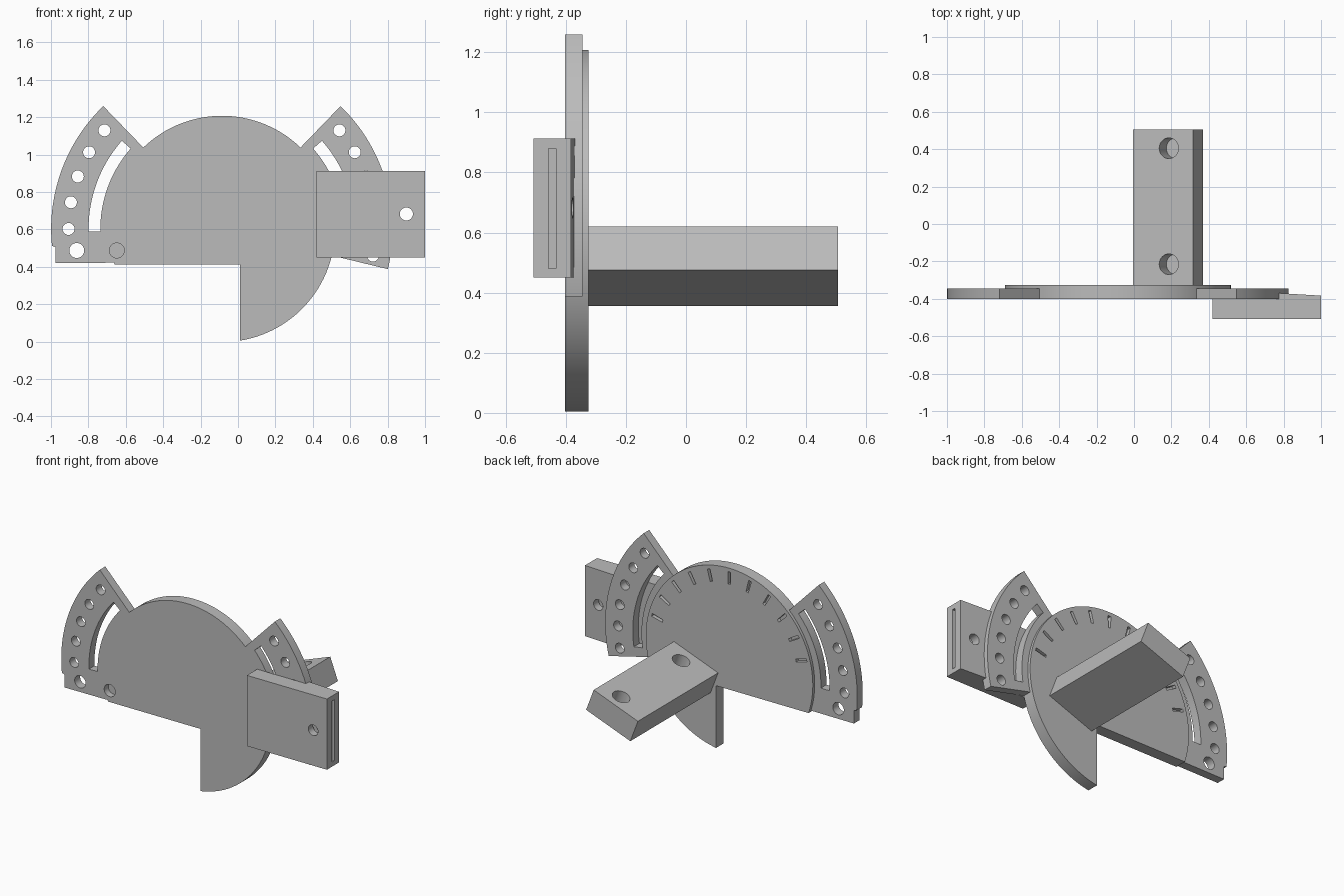
import bpy, bmesh
from math import cos, sin, radians
from mathutils import Vector

cube = bpy.data.objects.get("Cube")
if cube:
    bpy.data.objects.remove(cube, do_unlink=True)

GREY = (0.5, 0.5, 0.5, 1)
mat = bpy.data.materials.new("plain_grey")
mat.use_nodes = True
mat.diffuse_color = GREY
mat.node_tree.nodes["Principled BSDF"].inputs["Base Color"].default_value = GREY

CX, CZ = -0.086, 0.602          # centre of the dial
FRONT, DIAL_BACK, ARC_BACK = -0.402, -0.325, -0.345


def polar(r, deg):
    return (CX + r * cos(radians(deg)), CZ + r * sin(radians(deg)))


def arc(r, a0, a1, n=32):
    return [polar(r, a0 + (a1 - a0) * i / n) for i in range(n + 1)]


def circle(x, z, r, n=32):
    return [(x + r * cos(radians(360 * i / n)), z + r * sin(radians(360 * i / n)))
            for i in range(n)]


def ring(r0, r1, a0, a1, n=32):
    return arc(r1, a0, a1, n) + arc(r0, a1, a0, n)


def prism(name, outline, start, depth):
    """Extrude a closed outline of 3D points along the depth vector."""
    bm = bmesh.new()
    face = bm.faces.new([bm.verts.new(p) for p in outline])
    new = bmesh.ops.extrude_face_region(bm, geom=[face], use_keep_orig=True)
    verts = [v for v in new["geom"] if isinstance(v, bmesh.types.BMVert)]
    bmesh.ops.translate(bm, verts=verts, vec=depth)
    bmesh.ops.translate(bm, verts=bm.verts, vec=start)
    bmesh.ops.recalc_face_normals(bm, faces=bm.faces)
    mesh = bpy.data.meshes.new(name)
    bm.to_mesh(mesh)
    bm.free()
    mesh.materials.append(mat)
    obj = bpy.data.objects.new(name, mesh)
    bpy.context.collection.objects.link(obj)
    return obj


def plate(name, outline, y0, y1):
    return prism(name, [(x, 0, z) for x, z in outline], (0, y0, 0), (0, y1 - y0, 0))


def select(obj):
    bpy.ops.object.select_all(action='DESELECT')
    obj.select_set(True)
    bpy.context.view_layer.objects.active = obj


def cut(obj, cutter):
    cutter.hide_render = True
    select(obj)
    mod = obj.modifiers.new("cut", 'BOOLEAN')
    mod.operation, mod.solver, mod.object = 'DIFFERENCE', 'EXACT', cutter
    bpy.ops.object.modifier_apply(modifier=mod.name)
    bpy.data.objects.remove(cutter, do_unlink=True)


def cut_through(obj, outline, y0=-0.6, y1=-0.2):
    cut(obj, plate("cutter", outline, y0, y1))


# Dial: disc with its lower left quarter removed
dial = plate("dial_plate", arc(0.605, -80.9, 198.3, 96) + [(0.01, 0.412)], FRONT, DIAL_BACK)

# Recessed tick marks on the back of the dial
for a in range(15, 180, 15):
    cut_through(dial, ring(0.5, 0.58, a - 1, a + 1, 2), DIAL_BACK - 0.025, -0.2)

# Left slotted arc with a stepped foot
left_arc = plate("left_slotted_arc",
                 arc(0.913, 134, 185.7, 48) + [(-0.975, 0.505), (-0.975, 0.42)]
                 + arc(0.6, 197.5, 134, 48), FRONT, ARC_BACK)
cut_through(left_arc, ring(0.65, 0.713, 138.6, 181.2))
for a in range(140, 181, 10):
    cut_through(left_arc, circle(*polar(0.82, a), 0.032))
cut_through(left_arc, circle(-0.862, 0.487, 0.04))

# Blind pivot hole where the left arc meets the dial
for part in (dial, left_arc):
    cut_through(part, circle(-0.648, 0.487, 0.04), -0.6, -0.36)

# Right slotted arc
right_arc = plate("right_slotted_arc", ring(0.6, 0.913, -13.6, 46, 48), FRONT, ARC_BACK)
cut_through(right_arc, ring(0.65, 0.713, -8.5, 41.4))
for a in range(-10, 41, 10):
    cut_through(right_arc, circle(*polar(0.82, a), 0.032))

# Holder block: sloped back, seat for the arc, end slot and cross hole
holder = prism("holder_block",
               [(0.42, -0.508, 0), (1, -0.508, 0), (1, -0.383, 0),
                (0.78, -0.37, 0), (0.42, -0.37, 0)], (0, 0, 0.45), (0, 0, 0.463))
cut_through(holder, circle(CX, CZ, 0.915, 96), FRONT, -0.2)
slot = [(x, 0, z) for x, z in ((0.47, 0.48), (1.1, 0.48), (1.1, 0.88), (0.47, 0.88))]
cut(holder, prism("cutter", slot, (0, -0.458, 0), (0, 0.026, 0)))
cut_through(holder, circle(0.9, 0.682, 0.035))

# Tilted handle bar with two blind holes square to its top face
bar = plate("handle_bar", [(-0.005, 0.5), (0.315, 0.62), (0.37, 0.475), (0.05, 0.355)],
            -0.335, 0.505)
along = Vector((0.32, 0, 0.12)).normalized()
side = Vector((0, 1, 0))
normal = Vector((-along.z, 0, along.x))
for y in (0.405, -0.215):
    top = Vector((0.186, y, 0.572))
    outline = [along * u + side * v for u, v in circle(0, 0, 0.055)]
    cut(bar, prism("cutter", outline, top - normal * 0.11, normal * 0.2))

# Smooth rims, sharp edges
for obj in (dial, left_arc, right_arc, holder, bar):
    select(obj)
    bpy.ops.object.shade_smooth_by_angle(angle=radians(30))
